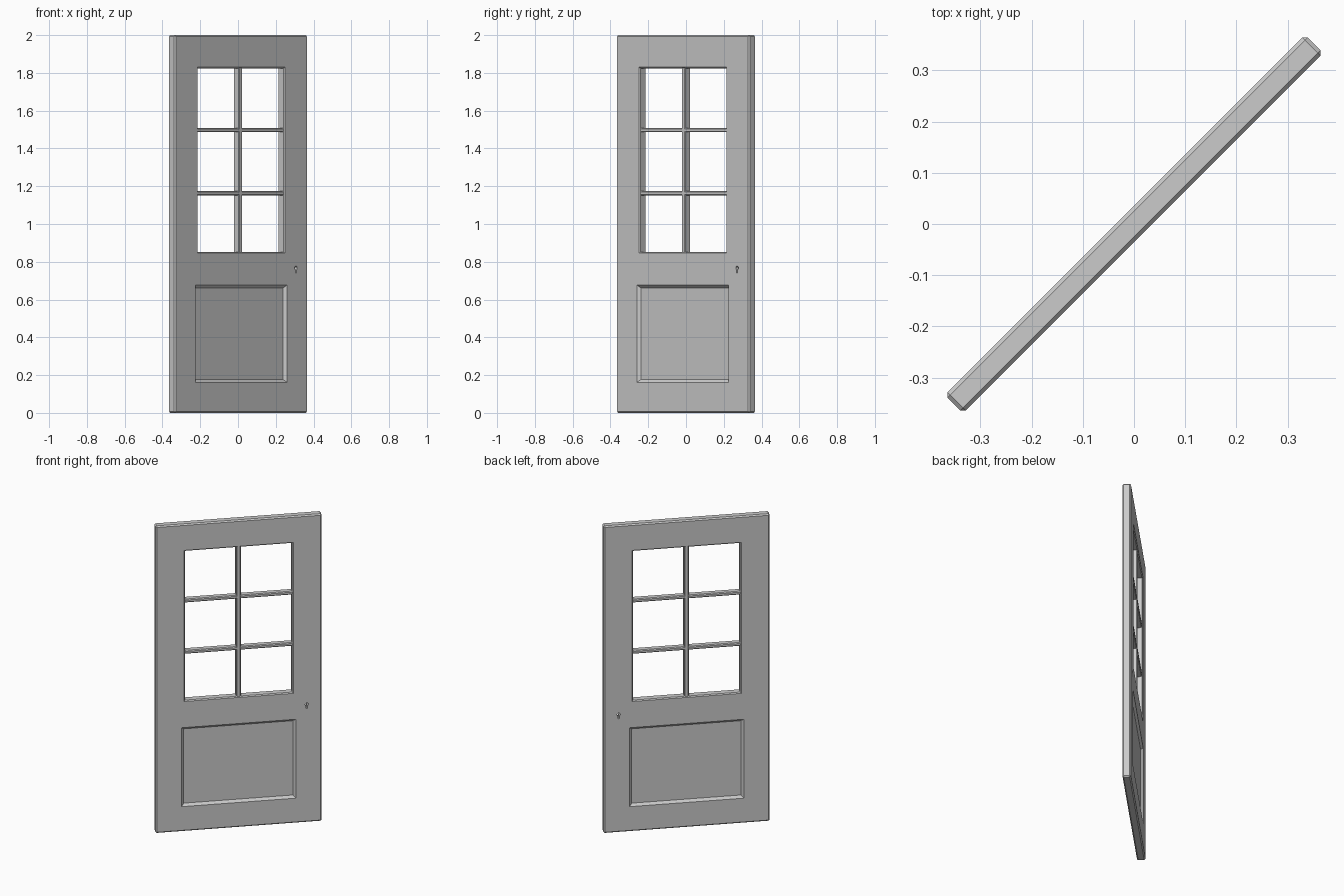
import bpy, bmesh, math

if "Cube" in bpy.data.objects:
    bpy.data.objects.remove(bpy.data.objects["Cube"])

W, T, H = 0.996, 0.05, 2.0      # door width, thickness, height
TURN = math.radians(45)         # door stands diagonally
HT = T / 2


def make_object(name, bm):
    bmesh.ops.recalc_face_normals(bm, faces=bm.faces)
    me = bpy.data.meshes.new(name)
    bm.to_mesh(me)
    bm.free()
    ob = bpy.data.objects.new(name, me)
    ob.rotation_euler.z = TURN
    bpy.context.collection.objects.link(ob)
    return ob


def bevelled_box(name, x0, x1, z0, z1, depth, bevel):
    bm = bmesh.new()
    bmesh.ops.create_cube(bm, size=1)
    for v in bm.verts:
        v.co = ((x0 + x1) / 2 + v.co.x * (x1 - x0), v.co.y * depth,
                (z0 + z1) / 2 + v.co.z * (z1 - z0))
    bmesh.ops.bevel(bm, geom=bm.edges[:], offset=bevel, segments=1,
                    affect='EDGES', profile=0.5)
    return make_object(name, bm)


def loft(name, rings):
    """Join matching point rings front to back and cap both ends."""
    bm = bmesh.new()
    loops = [[bm.verts.new(p) for p in r] for r in rings]
    n = len(loops[0])
    for a, b in zip(loops, loops[1:]):
        for i in range(n):
            j = (i + 1) % n
            bm.faces.new((a[i], a[j], b[j], b[i]))
    bm.faces.new(loops[0])
    bm.faces.new(loops[-1])
    return make_object(name, bm)


def rect(hw, z0, z1, grow, y):
    hw, z0, z1 = hw + grow, z0 - grow, z1 + grow
    return [(-hw, y, z0), (hw, y, z0), (hw, y, z1), (-hw, y, z1)]


def cut(target, cutter):
    m = target.modifiers.new(cutter.name, 'BOOLEAN')
    m.operation = 'DIFFERENCE'
    m.solver = 'EXACT'
    m.object = cutter
    cutter.hide_render = True
    cutter.hide_set(True)


# Door slab
door = bevelled_box("door_slab", -W / 2, W / 2, 0, H, T, 0.0075)

# Window opening with chamfered rims on both faces
WX, WZ0, WZ1, C = 0.321, 0.852, 1.824, 0.006
window = loft("window_cutter", [rect(WX, WZ0, WZ1, g, y) for g, y in (
    (C + 0.01, -HT - 0.01), (0, -HT + C), (0, HT - C), (C + 0.01, HT + 0.01))])
cut(door, window)

# Recessed lower panel with sloping edges, front and back
D = 0.015
for side, label in ((-1, "front"), (1, "back")):
    panel = loft("panel_cutter_" + label, [
        rect(0.327, 0.177, 0.661, 0, side * (HT - D)),
        rect(0.327, 0.177, 0.661, D + 0.01, side * (HT + 0.01))])
    cut(door, panel)

# Keyhole: round top with a slot below
KX, KZ, R, S = 0.408, 0.767, 0.010, 0.004
a0 = math.asin(S / R)
angles = [-math.pi / 2 + a0 + i * (2 * math.pi - 2 * a0) / 14 for i in range(15)]
outline = [(KX + R * math.cos(a), KZ + R * math.sin(a)) for a in angles]
outline += [(KX - S, 0.74), (KX + S, 0.74)]
keyhole = loft("keyhole_cutter", [[(x, y, z) for x, z in outline]
                                  for y in (-0.05, 0.05)])
cut(door, keyhole)

# Glazing bars: one upright, two crossbars
bevelled_box("upright_glazing_bar", -0.014, 0.014, WZ0 - 0.008, WZ1 + 0.008,
             0.042, 0.005)
for i, z in enumerate((1.163, 1.497)):
    bevelled_box(f"cross_glazing_bar_{i + 1}", -WX - 0.008, WX + 0.008,
                 z - 0.011, z + 0.011, 0.040, 0.005)
